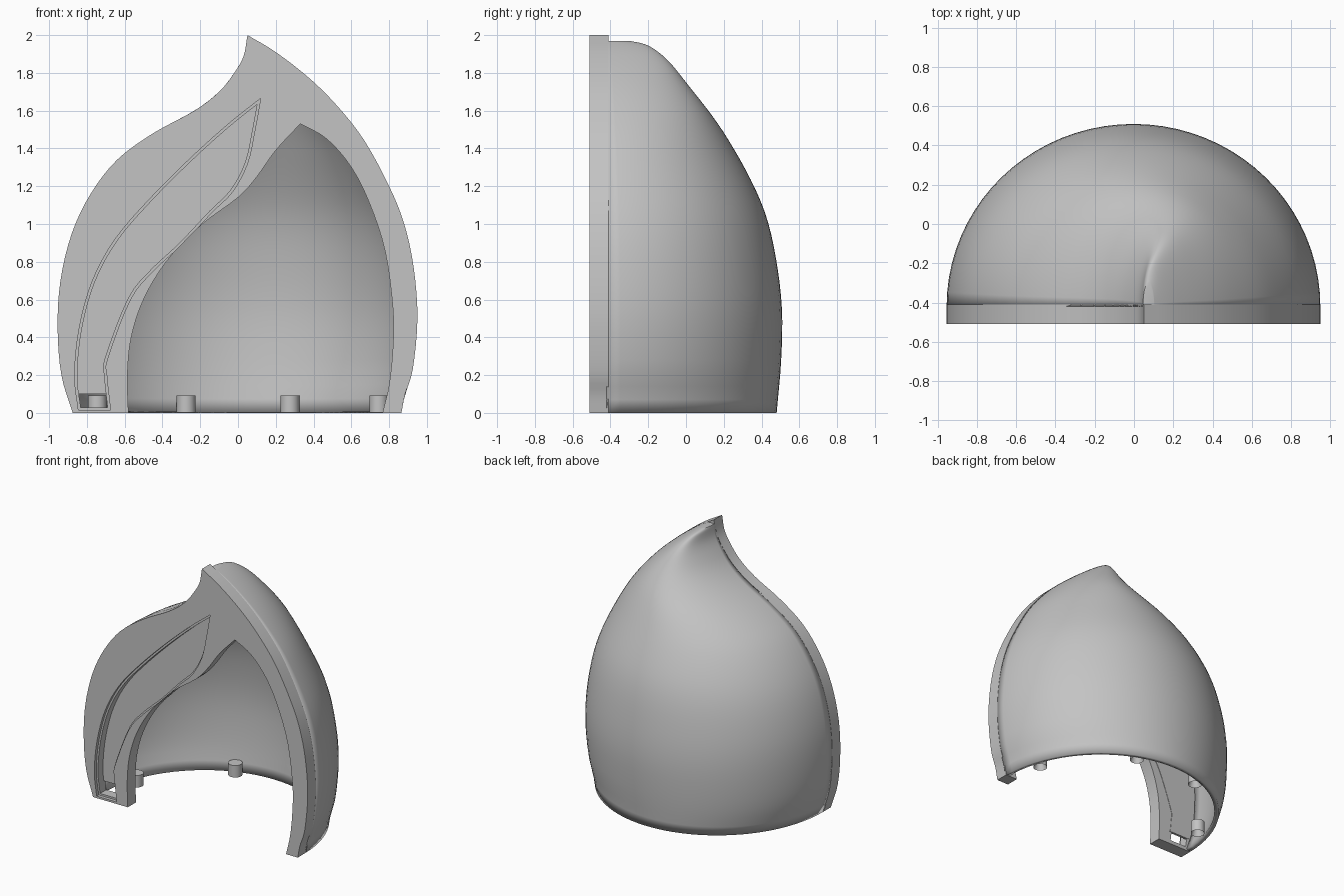
import bpy, bmesh, math
from mathutils import Vector

cube = bpy.data.objects.get("Cube")
if cube:
    bpy.data.objects.remove(cube)

grey = bpy.data.materials.new("plain grey")
grey.use_nodes = True
grey.diffuse_color = (0.55, 0.55, 0.55, 1)
grey.node_tree.nodes["Principled BSDF"].inputs["Base Color"].default_value = (0.55, 0.55, 0.55, 1)

FRONT, BACK = -0.51, -0.41


def smooth_path(pts, n=4):
    """Spline through the points, ends included."""
    p = [Vector(q) for q in pts]
    p = [p[0] * 2 - p[1]] + p + [p[-1] * 2 - p[-2]]
    out = []
    for a, b, c, d in zip(p, p[1:], p[2:], p[3:]):
        for k in range(n):
            t = k / n
            out.append(0.5 * (2 * b + (c - a) * t + (2 * a - 5 * b + 4 * c - d) * t ** 2
                              + (3 * b - a - 3 * c + d) * t ** 3))
    return out + [p[-2]]


def inset(loop, dist):
    """Move a closed loop inwards."""
    area = sum(a.x * b.y - b.x * a.y for a, b in zip(loop, loop[1:] + loop[:1]))
    side = 1 if area > 0 else -1
    out = []
    for i, p in enumerate(loop):
        u = (p - loop[i - 1]).normalized()
        v = (loop[(i + 1) % len(loop)] - p).normalized()
        nrm = Vector((-u.y - v.y, u.x + v.x)).normalized() * side
        cosine = max(0.4, nrm.dot(Vector((-u.y, u.x)) * side))
        out.append(p + nrm * dist / cosine)
    return out


def finish(obj):
    obj.data.materials.clear()
    obj.data.materials.append(grey)
    bpy.ops.object.select_all(action="DESELECT")
    obj.select_set(True)
    bpy.context.view_layer.objects.active = obj
    bpy.ops.object.shade_smooth_by_angle(angle=math.radians(30))


def plate(name, loops, y0, y1):
    """Flat plate in the xz plane; later loops are holes."""
    cu = bpy.data.curves.new(name + " outline", "CURVE")
    cu.dimensions, cu.fill_mode = "2D", "BOTH"
    cu.extrude = (y1 - y0) / 2
    for loop in loops:
        sp = cu.splines.new("POLY")
        sp.points.add(len(loop) - 1)
        for pt, q in zip(sp.points, loop):
            pt.co = (q.x, q.y, 0, 1)
        sp.use_cyclic_u = True
    tmp = bpy.data.objects.new(name + " helper", cu)
    bpy.context.collection.objects.link(tmp)
    bpy.context.view_layer.update()
    mesh = bpy.data.meshes.new_from_object(tmp.evaluated_get(bpy.context.evaluated_depsgraph_get()))
    bpy.data.objects.remove(tmp)
    obj = bpy.data.objects.new(name, mesh)
    bpy.context.collection.objects.link(obj)
    obj.rotation_euler.x = math.pi / 2
    obj.location.y = (y0 + y1) / 2
    finish(obj)


def lookup(path, z):
    """First coordinate of a path at height z."""
    for a, b in zip(path, path[1:]):
        if a.y <= z <= b.y:
            return a.x + (b.x - a.x) * (z - a.y) / max(b.y - a.y, 1e-6)
    return path[-1].x


# Flame-shaped outline, each side from the ground to the tip
left = smooth_path([(-.875, 0), (-.935, .2), (-.955, .45), (-.94, .7), (-.88, .95), (-.78, 1.16),
                    (-.64, 1.34), (-.45, 1.48), (-.23, 1.6), (-.1, 1.7), (-.02, 1.8),
                    (.03, 1.89), (.05, 2)])
right = smooth_path([(.865, 0), (.885, .1), (.925, .23), (.95, .5), (.93, .77), (.88, 1), (.8, 1.2),
                     (.67, 1.44), (.53, 1.62), (.38, 1.77), (.2, 1.91), (.05, 2)])

# Doorway opening, left side up and right side down
arch = smooth_path([(-.58, 0), (-.585, .2), (-.565, .4), (-.5, .6), (-.38, .8), (-.2, .99), (0, 1.14),
                    (.1, 1.25), (.2, 1.39), (.33, 1.53)])
arch += smooth_path([(.33, 1.53), (.47, 1.45), (.6, 1.3), (.7, 1.1), (.78, .85), (.82, .55),
                     (.82, .35), (.8, .15), (.765, 0)])[1:]

# Curved leaf-shaped recess beside the doorway
leaf = smooth_path([(.12, 1.665), (-.05, 1.53), (-.25, 1.35), (-.47, 1.13), (-.65, .92), (-.77, .7),
                    (-.84, .45), (-.865, .2), (-.845, .015)])
leaf += smooth_path([(-.675, .015), (-.695, .2), (-.69, .29), (-.57, .6), (-.45, .75), (-.3, .89),
                     (-.14, 1.06), (-.03, 1.17), (.05, 1.32), (.09, 1.5), (.12, 1.665)])[:-1]
small_leaf = inset(leaf, .014)

face = left + right[-2::-1] + arch[::-1]
plate("front_frame", [face, leaf], FRONT, -.485)
plate("frame_backing", [face, small_leaf], -.485, BACK)
plate("leaf_panel", [[Vector((p.x, max(p.y, .1))) for p in leaf]], -.425, BACK + .003)

# Dome shell, half-elliptical sections following the outline
back = smooth_path([(.48, 0), (.505, .3), (.505, .6), (.45, .95), (.36, 1.2), (.19, 1.5),
                    (0, 1.75), (-.1, 1.87), (-.2, 1.945), (-.3, 1.97)])
START, TOP, ROWS, COLS = -.42, 1.97, 44, 40
bm = bmesh.new()
rings = []
for i in range(ROWS + 1):
    z = TOP * math.sin(i / ROWS * math.pi / 2)
    xl, xr, yb = lookup(left, z), lookup(right, z), lookup(back, z)
    ring = []
    for j in range(COLS + 1):
        t = math.pi * j / COLS
        ring.append(bm.verts.new(((xl + xr) / 2 + (xr - xl) / 2 * math.cos(t),
                                  START + (yb - START) * math.sin(t), z)))
    rings.append(ring)
for a, b in zip(rings, rings[1:]):
    for j in range(COLS):
        bm.faces.new((a[j], a[j + 1], b[j + 1], b[j]))
bm.faces.new(rings[-1])
mesh = bpy.data.meshes.new("dome_shell")
bm.to_mesh(mesh)
bm.free()
dome = bpy.data.objects.new("dome_shell", mesh)
bpy.context.collection.objects.link(dome)
finish(dome)
shell = dome.modifiers.new("shell", "SOLIDIFY")
shell.thickness, shell.offset = .035, -1

# Hollow pegs around the inside of the rim
for side, sign in (("left", 1), ("right", -1)):
    for place, x, y in (("side", .745, -.17), ("rear", .275, .36)):
        bm = bmesh.new()
        bmesh.ops.create_cone(bm, cap_ends=True, segments=24, radius1=.05, radius2=.05, depth=.092)
        base = [f for f in bm.faces if f.normal.z < -.9]
        bmesh.ops.inset_region(bm, faces=base, thickness=.024)
        bmesh.ops.translate(bm, verts=base[0].verts[:], vec=(0, 0, .07))
        bmesh.ops.translate(bm, verts=bm.verts[:], vec=(sign * x, y, .047))
        name = f"{side}_{place}_peg"
        mesh = bpy.data.meshes.new(name)
        bm.to_mesh(mesh)
        bm.free()
        peg = bpy.data.objects.new(name, mesh)
        bpy.context.collection.objects.link(peg)
        finish(peg)
